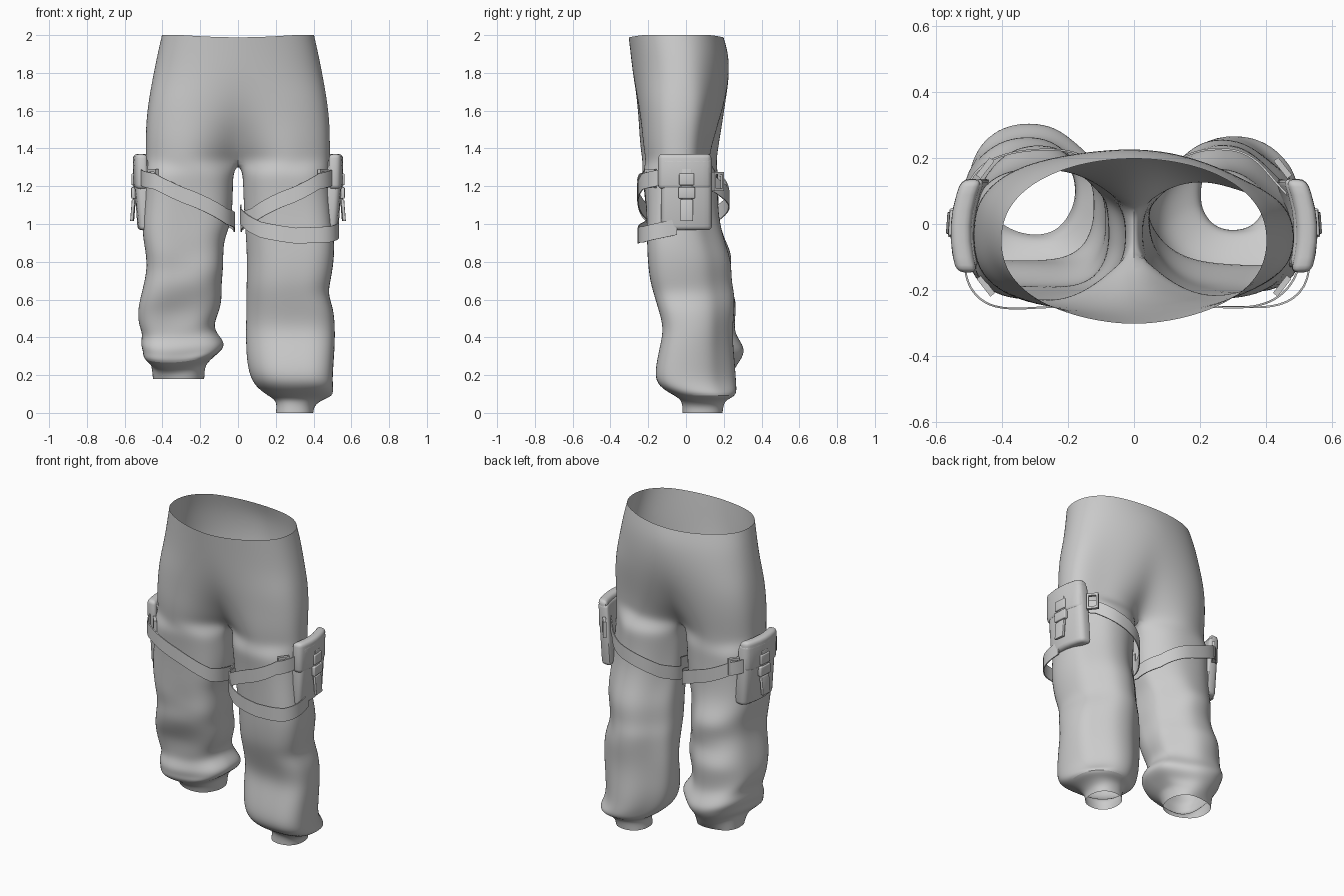
import bpy, bmesh, math
from mathutils import Vector

if "Cube" in bpy.data.objects:
    bpy.data.objects.remove(bpy.data.objects["Cube"])

cloth = bpy.data.materials.new("plain_grey")
cloth.diffuse_color = (0.6, 0.6, 0.6, 1)
cloth.use_nodes = True
cloth.node_tree.nodes["Principled BSDF"].inputs["Base Color"].default_value = cloth.diffuse_color
M, K = 16, 3            # outer points of a half ring, inner-thigh points
A0 = math.radians(22)   # half angle of the inner-thigh strip


def finish(bm, name, angle=40):
    me = bpy.data.meshes.new(name)
    bm.to_mesh(me)
    bm.free()
    me.materials.append(cloth)
    ob = bpy.data.objects.new(name, me)
    bpy.context.collection.objects.link(ob)
    bpy.ops.object.select_all(action='DESELECT')
    ob.select_set(True)
    bpy.context.view_layer.objects.active = ob
    bpy.ops.object.shade_smooth_by_angle(angle=math.radians(angle))
    return ob


def spow(v, p):
    return math.copysign(abs(v) ** p, v)


# Hips: z, half width, front y, back y, centre front y, centre back y
HIPS = [(2.0, .405, -.30, .20, -.305, .20), (1.9, .428, -.29, .222, -.295, .228),
        (1.78, .452, -.28, .23, -.28, .23), (1.66, .474, -.27, .22, -.256, .21),
        (1.55, .487, -.262, .207, -.216, .17), (1.46, .49, -.258, .194, -.165, .125),
        (1.39, .49, -.252, .184, -.118, .075), (1.33, .49, -.244, .178, -.065, .03)]
# Legs: z, inner x, outer x, front y, back y
LEG_R = [(1.27, .024, .491, -.235, .175), (1.2, .026, .493, -.224, .174), (1.1, .03, .498, -.213, .176),
         (1.0, .035, .503, -.207, .187), (.9, .043, .508, -.203, .215), (.8, .046, .505, -.2, .25),
         (.7, .045, .487, -.188, .248), (.63, .043, .472, -.168, .265), (.55, .043, .504, -.143, .265),
         (.45, .041, .511, -.113, .255), (.36, .041, .51, -.132, .257), (.26, .047, .503, -.155, .267),
         (.18, .067, .497, -.162, .272), (.13, .103, .502, -.13, .275), (.09, .16, .507, -.06, .268),
         (.07, .195, .45, -.03, .215), (.04, .205, .405, -.02, .2), (0, .2, .4, -.02, .195)]
LEG_L = [(1.27, .024, .493, -.235, .173), (1.2, .026, .495, -.224, .172), (1.1, .028, .499, -.213, .175),
         (1.0, .038, .506, -.205, .183), (.92, .073, .498, -.2, .208), (.84, .08, .48, -.198, .245),
         (.76, .078, .477, -.188, .237), (.68, .088, .495, -.178, .237), (.6, .086, .515, -.153, .268),
         (.53, .103, .525, -.125, .262), (.46, .125, .52, -.108, .262), (.41, .12, .5, -.10, .285),
         (.36, .073, .514, -.125, .314), (.32, .078, .497, -.12, .305), (.285, .123, .5, -.13, .28),
         (.25, .16, .465, -.07, .255), (.225, .175, .458, -.045, .24), (.18, .178, .452, -.03, .225)]
# Corner fullness: inner front, outer front, outer back, inner back (hips, then lower leg), hem height
CORNERS = {1: ((0, 0, -.04, 0), (0, .045, -.035, -.035), .08),
           -1: ((0, .025, .02, 0), (.025, .048, 0, -.03), .24)}


def corner(side, z, a):
    top, low, hem = CORNERS[side]
    q = int((a % (2 * math.pi)) / (math.pi / 2)) % 4
    t = min(1, max(0, (1.3 - z) / .4))
    w = min(1, max(0, (z - hem) / .06)) * min(1, max(0, (2 - z) / .5))
    return (top[q] + (low[q] - top[q]) * t) * w * math.sin(2 * a) ** 2


def leg_at(rows, z):
    for a, b in zip(rows, rows[1:]):
        if a[0] >= z >= b[0]:
            t = (a[0] - z) / (a[0] - b[0])
            return [a[i] + (b[i] - a[i]) * t for i in range(1, 5)]
    return rows[0][1:] if z > rows[0][0] else rows[-1][1:]


def leg_point(side, z, a, off=0):
    # a runs from the inner thigh over the front, outside and back
    x0, x1, y0, y1 = leg_at(LEG_R if side > 0 else LEG_L, z)
    off += corner(side, z, a)
    return Vector(((x0 + x1) / 2 - ((x1 - x0) / 2 + off) * spow(math.cos(a), .88),
                   (y0 + y1) / 2 - ((y1 - y0) / 2 + off) * spow(math.sin(a), .88), z))


# Trousers: half hips and a leg on each side, welded on the centre line
bm = bmesh.new()
for s, rows in ((1, LEG_R), (-1, LEG_L)):
    def vert(p):
        return bm.verts.new((p[0] * s, p[1], p[2]))

    def face(vs):
        bm.faces.new(vs if s > 0 else vs[::-1])

    prev = None
    for z, a, yf, yb, cf, cb in HIPS:
        ring = []
        for i in range(M + 1):
            th = math.pi * i / M
            c = corner(s, z, th / 1.0 + math.pi / 2)   # outer quadrants only
            x = (a + c) * math.sin(th)
            y = (yf + yb) / 2 - ((yb - yf) / 2 + c) * spow(math.cos(th), .75 if z < 1.7 else .88)
            w = max(0, 1 - x / .27) ** 1.7
            y += ((cf - yf) if i < M / 2 else (cb - yb)) * w
            dip = .012 * math.cos(2 * th) if z == 2.0 else 0
            ring.append(vert((0 if i in (0, M) else x, y, z - max(0, dip))))
        if prev:
            for i in range(M):
                face([prev[i], ring[i], ring[i + 1], prev[i + 1]])
        prev = ring
    # crotch bridge closes the half ring
    z, a, yf, yb, cf, cb = HIPS[-1]
    for k in range(1, K + 1):
        t = k / (K + 1)
        prev.append(vert((0, cb + (cf - cb) * t, z - .015 * math.sin(math.pi * t))))
    n = len(prev)
    for r in rows:
        z, ring = r[0], []
        for i in range(n):
            if i <= M:
                a = A0 + (2 * math.pi - 2 * A0) * i / M
            else:
                a = -A0 + 2 * A0 * (i - M) / (K + 1)
            # slack diagonal creases towards the hem
            amp = (.008 if s < 0 else 0) * (1 if .1 < z < .9 else 0)
            p = leg_point(s, z, a, amp * math.sin(3 * a + z * 23) * abs(math.sin(a)))
            if s < 0 and .2 < z < .5:
                p.z += .02 * math.sin(2 * a + 1)
            ring.append(vert(p))
        for i in range(n):
            j = (i + 1) % n
            face([prev[i], ring[i], ring[j], prev[j]])
        prev = ring
bmesh.ops.remove_doubles(bm, verts=[v for v in bm.verts if abs(v.co.x) < 1e-5], dist=1e-4)
# shared centre verts of the two sides may differ slightly in y, so weld them loosely
trousers = finish(bm, "trousers", 60)
sub = trousers.modifiers.new("smooth_cloth", 'SUBSURF')
sub.levels = sub.render_levels = 2


# Webbing: a flat band wrapped around a leg, (angle in degrees, height) stops
def strap(name, side, stops, bulge=.018, width=.084, thick=.006):
    bm = bmesh.new()
    loops, steps = [], 40
    for i in range(steps + 1):
        t = i / steps * (len(stops) - 1)
        k = min(int(t), len(stops) - 2)
        f = t - k
        a, z = (stops[k][q] + (stops[k + 1][q] - stops[k][q]) * f for q in (0, 1))
        a = math.radians(a)
        off = .014 + bulge * abs(math.sin(a))
        loop = []
        for d, o in ((-1, 0), (1, 0), (1, thick), (-1, thick)):
            c = leg_point(side, z, a, off + o)
            loop.append(bm.verts.new((c.x * side, c.y, z + d * width / 2)))
        loops.append(loop)
    for p, q in zip(loops, loops[1:]):
        for i in range(4):
            j = (i + 1) % 4
            bm.faces.new((p[i], p[j], q[j], q[i]))
    bm.faces.new(loops[0])
    bm.faces.new(loops[-1])
    bmesh.ops.recalc_face_normals(bm, faces=bm.faces[:])
    finish(bm, name)


FRONT = [(-5, 1.0), (45, 1.04), (85, 1.13), (125, 1.225), (160, 1.25)]
BACK = [(-5, 1.0), (-45, 1.04), (-85, 1.12), (-125, 1.21), (-160, 1.235)]
for s, tag in ((1, "right"), (-1, "left")):
    strap(tag + "_front_strap", s, FRONT)
    strap(tag + "_back_strap", s, BACK, .035)
strap("right_lower_strap", 1,
      [(-10, 1.06), (25, 1.03), (60, .97), (95, .938), (130, .945), (172, .985)], .03)


# Box with softened edges; lean shifts the top outwards, bow and turn bend it round the thigh
def block(name, side, x, y, z, bevel=.01, bow=0, lean=0, cuts=0, turn=.07):
    bm = bmesh.new()
    bmesh.ops.create_cube(bm, size=1)
    for v in bm.verts:
        v.co = [(r[0] + r[1]) / 2 + c * (r[1] - r[0]) for c, r in zip(v.co, (x, y, z))]
    for k in range(1, cuts + 1):
        yy = y[0] + (y[1] - y[0]) * k / (cuts + 1)
        bmesh.ops.bisect_plane(bm, geom=bm.verts[:] + bm.edges[:] + bm.faces[:],
                               plane_co=(0, yy, 0), plane_no=(0, 1, 0))
    sharp = [e for e in bm.edges if e.calc_face_angle(0) > .5]
    bmesh.ops.bevel(bm, geom=sharp, offset=bevel, segments=3, profile=.5, affect='EDGES')
    for v in bm.verts:
        v.co.x += lean * (v.co.z - 1.17) - bow * v.co.y ** 2 - turn * v.co.y
        v.co.x *= side
    if side < 0:
        bmesh.ops.reverse_faces(bm, faces=bm.faces[:])
    return finish(bm, name)


# Square ring buckle lying against the thigh
def ring_buckle(name, side, centre, turn):
    bm = bmesh.new()
    t = Vector((math.cos(turn), math.sin(turn), 0))
    n = Vector((-t.y, t.x, 0))
    loops = []
    for w, h, d in ((.034, .05, -.009), (.034, .05, .009), (.022, .036, .009), (.022, .036, -.009)):
        loops.append([bm.verts.new(Vector(centre) + t * (u * w) + n * d + Vector((0, 0, q * h)))
                      for u, q in ((-1, -1), (1, -1), (1, 1), (-1, 1))])
    for a, b in zip(loops, loops[1:] + loops[:1]):
        for i in range(4):
            j = (i + 1) % 4
            bm.faces.new((a[i], a[j], b[j], b[i]))
    for v in bm.verts:
        v.co.x *= side
    bmesh.ops.recalc_face_normals(bm, faces=bm.faces[:])
    finish(bm, name)


# Thigh pouches, mirrored left and right
for s, tag in ((1, "right_"), (-1, "left_")):
    block(tag + "pouch_body", s, (.474, .545), (-.132, .137), (.967, 1.35), .022, 1.3, .07, 5)
    block(tag + "pouch_flap", s, (.49, .552), (-.147, .135), (1.185, 1.37), .022, 1.3, .02, 5)
    block(tag + "closure_strap", s, (.535, .555), (-.022, .03), (1.1, 1.29), .004)
    block(tag + "closure_buckle", s, (.538, .563), (-.04, .048), (1.135, 1.195), .006)
    block(tag + "buckle_top", s, (.54, .562), (-.036, .043), (1.205, 1.268), .006)
    block(tag + "strap_tail", s, (.54, .557), (-.03, .037), (1.015, 1.13), .004, 0, -.08)
    ring_buckle(tag + "front_ring", s, (.45, -.188, 1.24), math.radians(52))
    ring_buckle(tag + "back_ring", s, (.452, .17, 1.225), math.radians(-52))
